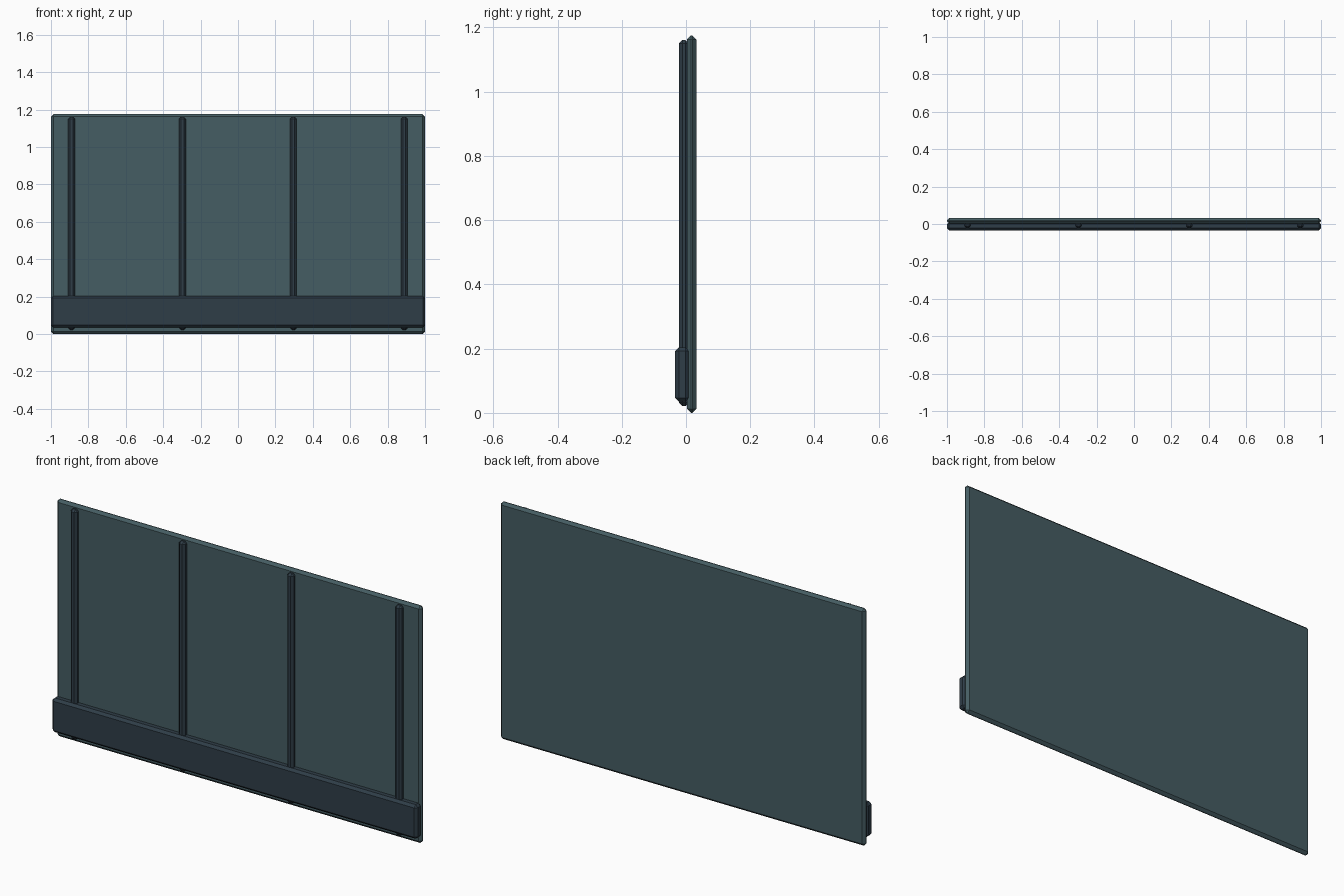
import bpy
from mathutils import Vector

old = bpy.data.objects.get("Cube")
if old:
    bpy.data.objects.remove(old, do_unlink=True)


def make_material(name, color):
    mat = bpy.data.materials.new(name)
    mat.use_nodes = True
    mat.diffuse_color = color
    mat.node_tree.nodes["Principled BSDF"].inputs["Base Color"].default_value = color
    return mat


def beveled_box(name, low, high, bevel, mat):
    """Box between two corners with a single flat chamfer on every edge."""
    low, high = Vector(low), Vector(high)
    bpy.ops.mesh.primitive_cube_add(size=1, location=(low + high) / 2)
    obj = bpy.context.object
    obj.name = name
    obj.scale = high - low
    bpy.ops.object.transform_apply(location=False, rotation=False, scale=True)
    mod = obj.modifiers.new("chamfer", "BEVEL")
    mod.width = bevel
    mod.segments = 1
    mod.limit_method = "NONE"
    obj.data.materials.append(mat)
    return obj


slate_green = make_material("slate green", (0.06, 0.11, 0.125, 1))
dark_slate = make_material("dark slate", (0.028, 0.047, 0.064, 1))

# Wall sheet
beveled_box("wall_panel", (-1, 0.003, 0), (1, 0.032, 1.175), 0.0125, slate_green)

# Lower skirting board
beveled_box("skirting_board", (-1, -0.034, 0.035), (1, 0.011, 0.204), 0.012, dark_slate)

# Evenly spaced upright battens
for i in range(4):
    x = -0.89 + i * 0.593
    beveled_box(f"batten_{i + 1}", (x - 0.018, -0.022, 0.021), (x + 0.018, 0.009, 1.161),
                0.011, dark_slate)
